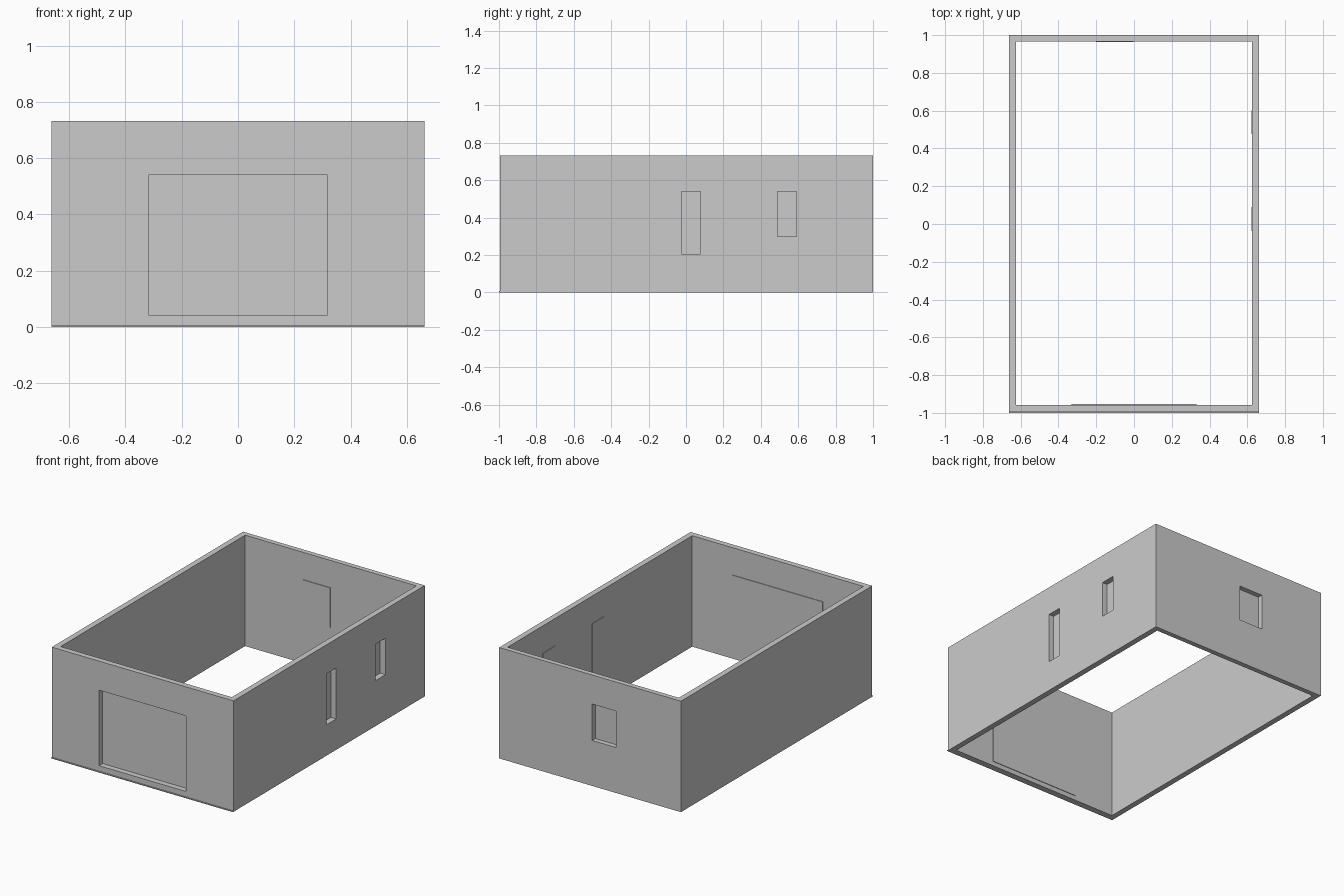
import bpy
from mathutils import Vector

cube = bpy.data.objects.get("Cube")
if cube:
    bpy.data.objects.remove(cube, do_unlink=True)

grey = bpy.data.materials.new("plain_grey")
grey.use_nodes = True
colour = (0.6, 0.6, 0.6, 1)
grey.diffuse_color = colour
grey.node_tree.nodes["Principled BSDF"].inputs["Base Color"].default_value = colour


def box(name, low, high):
    """Axis-aligned box between two corners."""
    low, high = Vector(low), Vector(high)
    bpy.ops.mesh.primitive_cube_add(size=1)
    obj = bpy.context.object
    obj.name = name
    for v in obj.data.vertices:
        v.co = [(low[i] + high[i]) / 2 + v.co[i] * (high[i] - low[i]) for i in range(3)]
    obj.data.materials.append(grey)
    return obj


def cut(target, cutter):
    """Subtract the cutter from the target and remove it."""
    mod = target.modifiers.new("cut", 'BOOLEAN')
    mod.operation = 'DIFFERENCE'
    mod.solver = 'EXACT'
    mod.object = cutter
    bpy.context.view_layer.objects.active = target
    bpy.ops.object.modifier_apply(modifier=mod.name)
    bpy.data.objects.remove(cutter, do_unlink=True)


# Overall sizes
HALF_X, FRONT, BACK, HEIGHT = 0.663, -0.994, 1.0, 0.732
IN_X, IN_FRONT, IN_BACK = 0.625, -0.957, 0.967
MARGIN, PLATE = 0.012, 0.004

# Open shell of four walls
walls = box("walls", (-HALF_X, FRONT, 0), (HALF_X, BACK, HEIGHT))
cut(walls, box("room_cutter", (-IN_X, IN_FRONT, -1), (IN_X, IN_BACK, 1)))

# Openings: wall axis, inner face, outward sign, span along wall, bottom, top
openings = {
    "front_door": (1, IN_FRONT, -1, (-0.318, 0.318), 0.042, 0.54),
    "back_window": (1, IN_BACK, 1, (-0.19, -0.015), 0.30, 0.54),
    "tall_side_window": (0, IN_X, 1, (-0.025, 0.077), 0.204, 0.54),
    "short_side_window": (0, IN_X, 1, (0.488, 0.59), 0.30, 0.54),
}


def slab(name, axis, depths, span, bottom, top, grow=0):
    """Box lying in a wall, given by its depth range and its span."""
    low, high = [0, 0, bottom - grow], [0, 0, top + grow]
    low[axis], high[axis] = sorted(depths)
    low[1 - axis], high[1 - axis] = span[0] - grow, span[1] + grow
    return box(name, low, high)


for name, (axis, face, sign, span, bottom, top) in openings.items():
    # Hole through the wall
    cut(walls, slab("cutter", axis, (face - sign * 0.1, face + sign * 0.1),
                    span, bottom, top))
    # Thin panel closing it on the inner face
    slab(name + "_panel", axis, (face - sign * PLATE, face), span, bottom, top, MARGIN)

# Low lip along the foot of the front wall
box("front_lip", (-HALF_X, -1.0, 0), (HALF_X, FRONT, 0.006))
